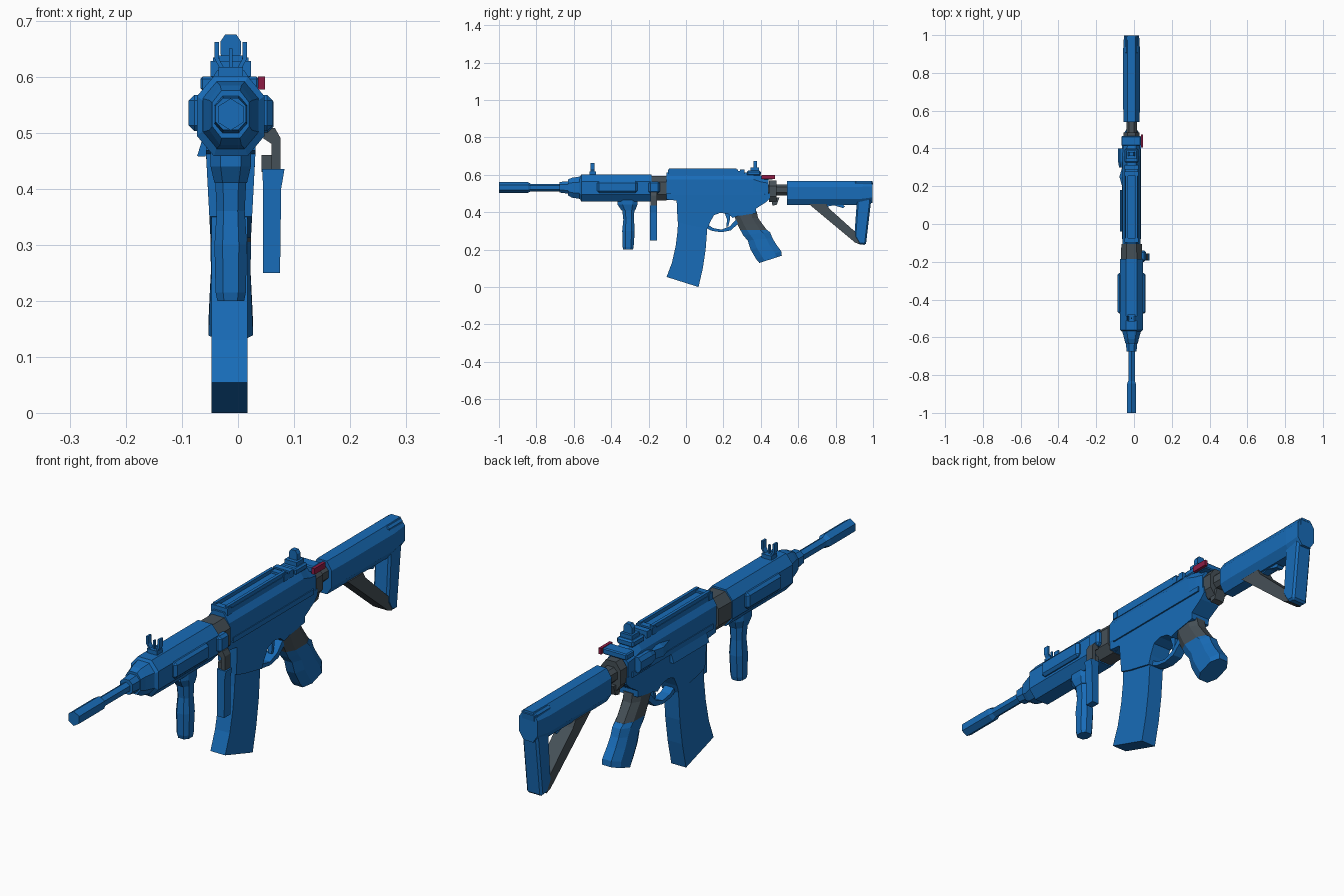
import bpy, bmesh, math

CX = -0.013  # centre line of the body


def material(name, rgb):
    m = bpy.data.materials.new(name)
    m.diffuse_color = (*rgb, 1)
    return m


BLUE = material("blue", (0.009, 0.15, 0.48))
GREY = material("dark grey", (0.06, 0.08, 0.095))
RED = material("dark red", (0.27, 0.012, 0.06))


def finish(name, bm, mat, bevel=0):
    bmesh.ops.recalc_face_normals(bm, faces=bm.faces)
    me = bpy.data.meshes.new(name)
    bm.to_mesh(me)
    bm.free()
    me.materials.append(mat)
    ob = bpy.data.objects.new(name, me)
    bpy.context.collection.objects.link(ob)
    if bevel:
        b = ob.modifiers.new("bevel", 'BEVEL')
        b.width = bevel
        b.segments = 1
        b.limit_method = 'ANGLE'
    return ob


def skin(name, rings, mat, bevel=0):
    """Join closed rings of points into one capped solid."""
    bm = bmesh.new()
    vs = [[bm.verts.new(p) for p in r] for r in rings]
    n = len(vs[0])
    for a, b in zip(vs, vs[1:]):
        for i in range(n):
            bm.faces.new((a[i], a[(i + 1) % n], b[(i + 1) % n], b[i]))
    bm.faces.new(vs[0])
    bm.faces.new(vs[-1])
    return finish(name, bm, mat, bevel)


def prism(name, yz, hw, mat, cx=CX, bevel=0):
    """Side profile extruded across x; hw may depend on height."""
    f = hw if callable(hw) else (lambda z: hw)
    return skin(name, [[(cx + s * f(z), y, z) for y, z in yz] for s in (-1, 1)], mat, bevel)


def box(name, x, y, z, mat=BLUE, bevel=0):
    ring = [(y[0], z[0]), (y[1], z[0]), (y[1], z[1]), (y[0], z[1])]
    return prism(name, ring, (x[1] - x[0]) / 2, mat, (x[0] + x[1]) / 2, bevel)


def octagon(hx, hz, k=0.5):
    q = [(hx, k * hz), (k * hx, hz), (-k * hx, hz), (-hx, k * hz)]
    return q + [(-a, -b) for a, b in q]


def hexagon(hx, hz):
    return [(hx, hz / 2), (0, hz), (-hx, hz / 2), (-hx, -hz / 2), (0, -hz), (hx, -hz / 2)]


def along_y(name, secs, mat, shape=octagon, cx=CX):
    """Sections: y, bottom z, top z, half width."""
    return skin(name, [[(cx + a, y, (lo + hi) / 2 + b) for a, b in shape(hx, (hi - lo) / 2)]
                       for y, lo, hi, hx in secs], mat)


def along_z(name, secs, mat, k=0.5):
    """Sections: z, front y, back y, half width, tilt."""
    return skin(name, [[(CX + a, (y0 + y1) / 2 + b, z + t * b) for a, b in octagon(hx, (y1 - y0) / 2, k)]
                       for z, y0, y1, hx, t in secs], mat)


# Barrel
along_y("muzzle_tube", [(-1, .504, .561, .023), (-.845, .504, .561, .023), (-.83, .512, .552, .017)], BLUE, hexagon)
along_y("barrel", [(-.84, .512, .552, .017), (-.6, .512, .552, .017)], BLUE, hexagon)
along_y("barrel_collar", [(-.675, .505, .562, .027), (-.61, .497, .567, .03)], BLUE)

# Handguard with cap, rear band and side panels
along_y("handguard_cap", [(-.632, .49, .575, .033), (-.61, .478, .584, .038), (-.56, .47, .592, .052)], BLUE)
along_y("handguard", [(-.57, .475, .585, .05), (-.56, .458, .601, .06), (-.185, .458, .601, .06)], BLUE)
along_y("rear_band", [(-.185, .463, .594, .056), (-.105, .463, .594, .054)], GREY)
for s, side in ((-1, "left"), (1, "right")):
    c = CX + s * .059
    box("handguard_panel_" + side, (c - .016, c + .016), (-.475, -.26), (.503, .567), bevel=.01)

# Front grip
along_z("front_grip_mount", [(.47, -.365, -.26, .036, 0), (.44, -.365, -.26, .036, 0), (.41, -.345, -.272, .029, 0)], BLUE)
along_z("front_grip", [(.42, -.342, -.276, .028, 0), (.36, -.335, -.278, .025, 0), (.30, -.341, -.274, .029, 0),
                       (.215, -.339, -.28, .027, 0), (.2, -.335, -.283, .024, 0)], BLUE)

# Hanging side lever on the right
box("lever_knob", (.03, .063), (-.2, -.14), (.5, .565), bevel=.01)
lever = [(.05, .51), (.066, .508), (.076, .49), (.076, .435), (.06, .435), (.06, .48), (.045, .49)]
skin("lever_link", [[(x, y, z) for x, z in lever] for y in (-.19, -.155)], GREY)
box("lever_link_lower", (.042, .068), (-.185, -.16), (.43, .46), GREY)
skin("lever_bar", [[(x0, -.193, z), (x1, -.193, z), (x1, -.155, z), (x0, -.155, z)]
                   for z, x0, x1 in ((.25, .045, .075), (.4, .045, .077), (.435, .043, .083))], BLUE)

# Receiver
along_y("upper_receiver", [(-.105, .465, .612, .047), (.36, .465, .612, .047), (.4, .465, .595, .046),
                           (.44, .465, .585, .043)], BLUE)
lower = [(-.105, .5), (-.105, .468), (-.05, .462), (-.045, .35), (0, .336), (.115, .312), (.128, .345),
         (.15, .385), (.185, .397), (.225, .39), (.25, .37), (.28, .38), (.375, .395), (.375, .42),
         (.43, .455), (.45, .475), (.45, .5)]
prism("lower_receiver", lower, lambda z: .036 + .008 * min(1, max(0, (z - .31) / .15)), BLUE)
box("receiver_ledge", (CX - .05, CX + .05), (-.08, .42), (.492, .512))

# Top rail with two ridges and end blocks
box("top_rail", (CX - .034, CX + .034), (-.095, .3), (.6, .62))
for s in (-1, 1):
    box("rail_ridge", (CX + s * .026 - .006, CX + s * .026 + .006), (-.09, .27), (.615, .634))
for y in (-.085, .265, .3):
    box("rail_end", (CX - .036, CX + .036), (y - .012, y + .012), (.6, .628))

# Left side details: open cover flap, deflector, round assist
flap = [(CX - .038, .495), (CX - .047, .5), (-.073, .458), (-.058, .457)]
skin("cover_flap", [[(x, y, z) for x, z in flap] for y in (-.04, .18)], BLUE)
skin("deflector", [[(CX - .03, y, .505), (CX - h, y, .515), (CX - h, y, .55), (CX - .03, y, .575)]
                   for y, h in ((.18, .045), (.25, .064), (.3, .05))], BLUE)
along_y("assist_button", [(.3, .515, .555, .016), (.33, .505, .565, .021), (.4, .505, .565, .021)], BLUE, cx=-.063)

# Magazine, gently curved
mag = [(-.042, .37), (-.045, .3), (-.055, .22), (-.075, .13), (-.104, .054), (.067, 0),
       (.09, .1), (.105, .2), (.115, .33)]
prism("magazine", mag, .032, BLUE, cx=-.015)

# Trigger and guard
outer = [(.1, .318), (.14, .3), (.19, .293), (.24, .303), (.285, .345)]
inner = [(.275, .37), (.235, .325), (.19, .307), (.145, .315), (.115, .335)]
prism("trigger_guard", outer + inner, .02, BLUE)
prism("trigger", [(.205, .4), (.235, .4), (.235, .36), (.225, .322), (.215, .325), (.22, .36)], .008, BLUE)

# Rear grip: grey neck and blue handle
along_z("grip_neck", [(.405, .25, .378, .038, 0), (.37, .262, .385, .037, 0), (.335, .275, .41, .036, 0),
                      (.305, .29, .432, .036, 0)], GREY)
along_z("grip_handle", [(.306, .29, .432, .036, 0), (.285, .305, .45, .036, .1), (.255, .33, .462, .035, .1),
                        (.215, .345, .482, .037, .2), (.17, .375, .51, .039, .3),
                        (.148, .392, .512, .04, .32)], BLUE)

# Sights
box("front_sight_base", (CX - .022, CX + .022), (-.515, -.48), (.595, .617))
for s in (-1, 1):
    skin("front_sight_prong", [[(CX + s * o + d, y, z) for d, y in ((-.004, -.51), (.004, -.51), (.004, -.488), (-.004, -.488))]
                               for z, o in ((.61, .013), (.632, .025), (.662, .025))], BLUE)
box("front_sight_post", (CX - .003, CX + .003), (-.503, -.495), (.61, .65))
box("rear_sight_base", (CX - .036, CX + .036), (.325, .4), (.595, .622), bevel=.006)
box("rear_sight_block", (CX - .026, CX + .026), (.345, .39), (.615, .638))
plate = [(-.012, .62), (.012, .62), (.018, .64), (.018, .663), (.01, .675), (-.01, .675), (-.018, .663), (-.018, .64)]
skin("rear_sight_plate", [[(CX + x, y, z) for x, z in plate] for y in (.36, .38)], BLUE)

# Charging handle with red right end
box("charging_handle", (-.067, .037), (.415, .465), (.575, .6), bevel=.004)
box("charging_handle_tip", (.036, .048), (.405, .475), (.577, .6), RED)

# Buffer tube and nut
along_y("buffer_tube", [(.43, .49, .548, .028), (.56, .49, .548, .028)], GREY)
along_y("buffer_nut", [(.445, .455, .57, .042), (.485, .455, .57, .042)], GREY)
prism("sling_loop", [(.455, .48), (.5, .48), (.485, .44), (.462, .435)], .022, GREY)

# Stock: body, butt, strut and release lever
along_y("stock_body", [(.54, .438, .568, .042), (.61, .438, .568, .044), (.93, .438, .568, .044),
                       (.997, .45, .568, .04)], BLUE)
prism("stock_butt", [(.9, .565), (1, .565), (.992, .48), (.962, .225), (.925, .228), (.9, .27), (.912, .44)],
      .034, BLUE, bevel=.008)
prism("stock_strut", [(.655, .445), (.75, .445), (.765, .42), (.91, .29), (.93, .228), (.905, .237)], .032, GREY)
prism("stock_lever", [(.7, .45), (.82, .455), (.85, .43), (.84, .422), (.79, .437), (.73, .425)], .014, BLUE)
